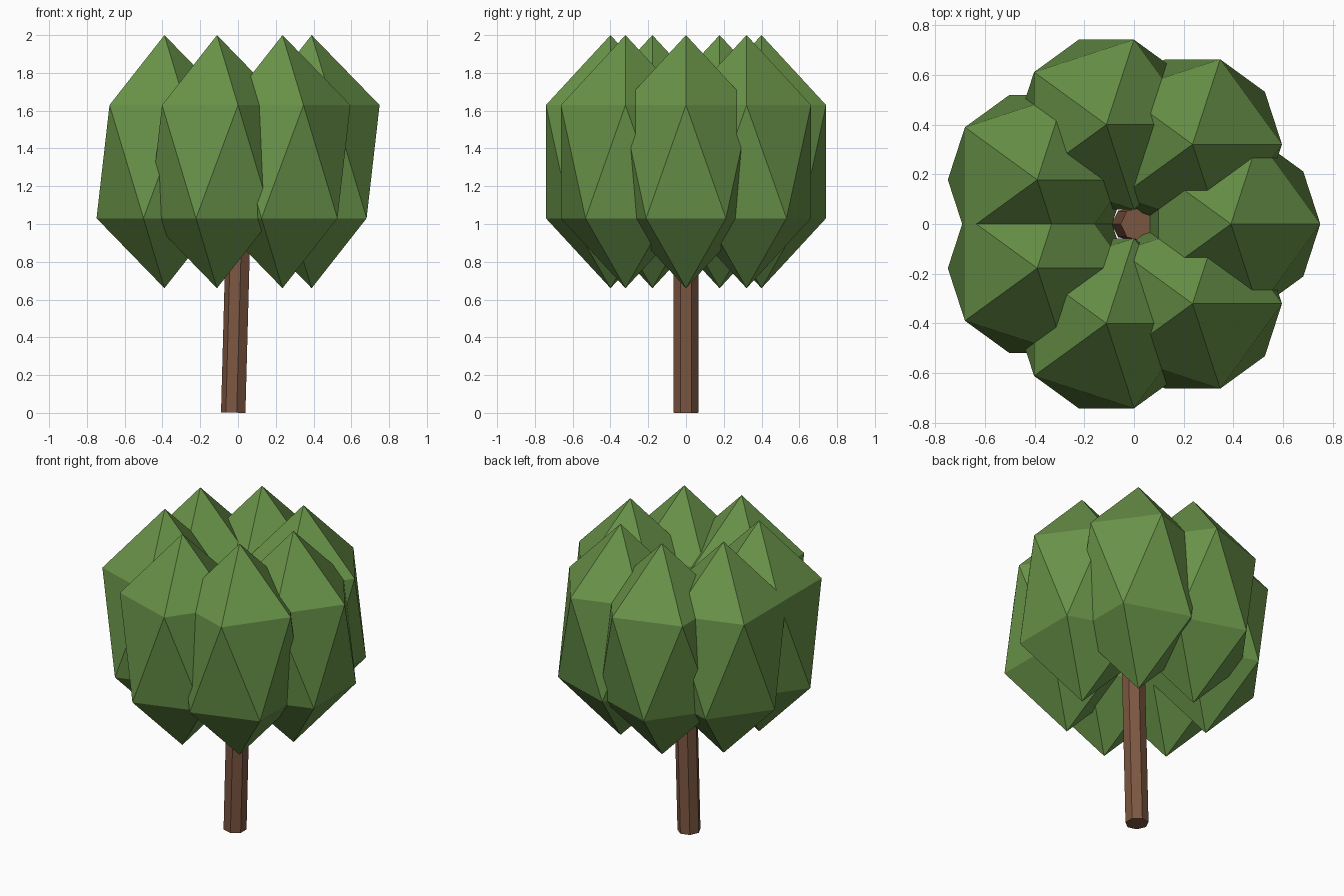
import bpy
import math

if "Cube" in bpy.data.objects:
    bpy.data.objects.remove(bpy.data.objects["Cube"])


def flat_material(name, srgb):
    mat = bpy.data.materials.new(name)
    mat.diffuse_color = [((c / 255 + 0.055) / 1.055) ** 2.4 for c in srgb] + [1.0]
    mat.use_nodes = True
    mat.node_tree.nodes["Principled BSDF"].inputs["Base Color"].default_value = mat.diffuse_color
    return mat


leaf_green = flat_material("leaf green", (104, 146, 72))
bark_brown = flat_material("bark brown", (124, 86, 65))

# Trunk: seven-sided post leaning slightly towards +x
LEAN = math.radians(1.55)
LENGTH = 1.33
bpy.ops.mesh.primitive_cylinder_add(
    vertices=7, radius=0.068, depth=LENGTH,
    location=(-0.004, 0, LENGTH / 2 + 0.001))
trunk = bpy.context.object
trunk.name = "trunk"
# Turn one corner to -x, then lean the post
trunk.rotation_mode = 'ZYX'
trunk.rotation_euler = (0, 0, math.radians(90))
bpy.ops.object.transform_apply(location=False, rotation=True, scale=False)
trunk.rotation_euler = (0, LEAN, 0)
trunk.data.materials.append(bark_brown)

# Crown: ring of seven tall faceted leaf clumps, all facing the same way
CLUMPS = 7
RING = 0.41
for i in range(CLUMPS):
    a = math.tau * i / CLUMPS
    bpy.ops.mesh.primitive_ico_sphere_add(
        subdivisions=1, radius=1,
        location=(RING * math.cos(a) - 0.02, RING * math.sin(a), 1.33))
    clump = bpy.context.object
    clump.name = f"leaf_clump_{i + 1}"
    clump.scale = (0.402, 0.402, 0.67)
    clump.data.materials.append(leaf_green)
